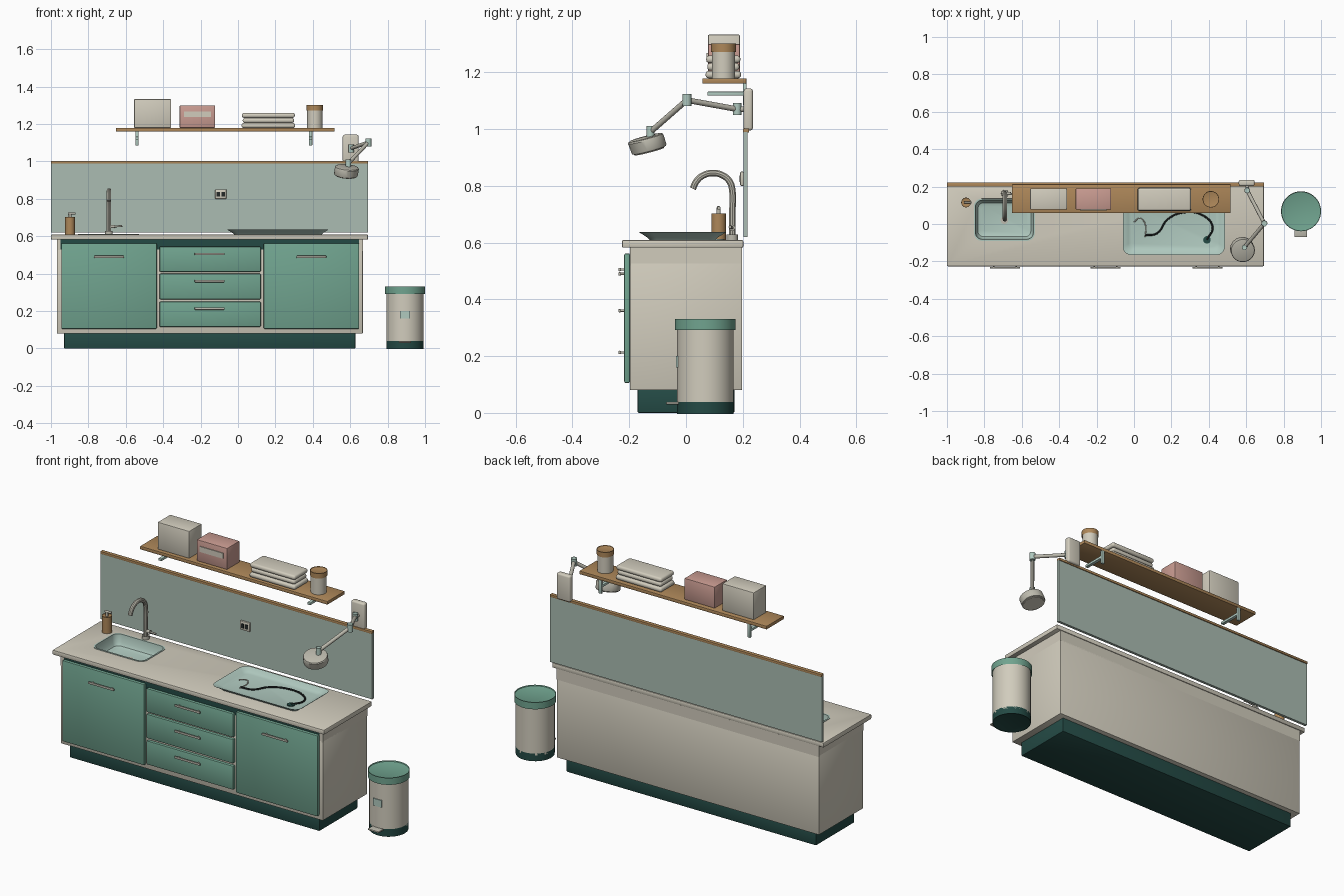
import bpy, bmesh, math
from mathutils import Vector

if "Cube" in bpy.data.objects:
    bpy.data.objects.remove(bpy.data.objects["Cube"])


def material(name, *srgb):
    lin = [c / 12.92 if c < 0.04 else ((c + 0.055) / 1.055) ** 2.4 for c in srgb] + [1]
    m = bpy.data.materials.new(name)
    m.use_nodes = True
    m.diffuse_color = lin
    m.node_tree.nodes["Principled BSDF"].inputs["Base Color"].default_value = lin
    return m


CREAM = material("cream", .82, .80, .74)
GREY = material("warm grey", .74, .73, .68)
GREEN = material("sage green", .44, .64, .56)
DARK = material("dark green", .14, .29, .27)
MINT = material("pale mint", .69, .79, .75)
PANEL = material("splash mint", .67, .74, .70)
WOOD = material("wood", .68, .53, .35)
PINK = material("dusty pink", .79, .61, .57)
BLACK = material("charcoal", .14, .16, .16)


def finish(bm, name, mat, bevel=0.0, segments=2):
    """Bevel the sharp edges and turn the bmesh into a named object."""
    if bevel:
        sharp = [e for e in bm.edges if e.calc_face_angle(0) > 0.6]
        bmesh.ops.bevel(bm, geom=sharp, offset=bevel, segments=segments,
                        affect='EDGES', profile=0.5, clamp_overlap=True)
    bmesh.ops.recalc_face_normals(bm, faces=bm.faces)
    me = bpy.data.meshes.new(name)
    bm.to_mesh(me)
    bm.free()
    me.materials.append(mat)
    ob = bpy.data.objects.new(name, me)
    bpy.context.collection.objects.link(ob)
    return ob


def box(name, mat, x, y, z, bevel=0.0, segments=2):
    """Box from (low, high) ranges on each axis."""
    bm = bmesh.new()
    bmesh.ops.create_cube(bm, size=1)
    for v in bm.verts:
        v.co = [r[0] + (c + 0.5) * (r[1] - r[0]) for c, r in zip(v.co, (x, y, z))]
    return finish(bm, name, mat, bevel, segments)


def rod(name, mat, a, b, r, bevel=0.0, sides=32):
    """Cylinder between two points."""
    a, b = Vector(a), Vector(b)
    bm = bmesh.new()
    bmesh.ops.create_cone(bm, cap_ends=True, segments=sides, radius1=r, radius2=r,
                          depth=(b - a).length)
    turn = (b - a).to_track_quat('Z', 'Y')
    for v in bm.verts:
        v.co = turn @ v.co + (a + b) / 2
    return finish(bm, name, mat, bevel)


def tube(name, mat, points, r):
    """Smooth round tube through points."""
    cu = bpy.data.curves.new(name, 'CURVE')
    cu.dimensions = '3D'
    cu.bevel_depth, cu.bevel_resolution, cu.use_fill_caps = r, 3, True
    sp = cu.splines.new('BEZIER')
    sp.bezier_points.add(len(points) - 1)
    sp.resolution_u = 6
    for bp, p in zip(sp.bezier_points, points):
        bp.co = p
        bp.handle_left_type = bp.handle_right_type = 'AUTO'
    cu.materials.append(mat)
    ob = bpy.data.objects.new(name, cu)
    bpy.context.collection.objects.link(ob)
    bpy.ops.object.select_all(action='DESELECT')
    ob.select_set(True)
    bpy.context.view_layer.objects.active = ob
    bpy.ops.object.convert(target='MESH')


def dish(name, mat, x, y, r, steps):
    """Loft of rounded rectangles, one per (inset, height), capped at both ends if closed."""
    bm = bmesh.new()
    loops = []
    for inset, z in steps:
        rad = max(r - inset * 0.5, 0.01)
        loop = []
        for k, (sx, sy) in enumerate(((1, 1), (0, 1), (0, 0), (1, 0))):
            cx = x[1] - inset - rad if sx else x[0] + inset + rad
            cy = y[1] - inset - rad if sy else y[0] + inset + rad
            for i in range(7):
                t = (k + i / 6) * math.pi / 2
                loop.append(bm.verts.new((cx + rad * math.cos(t), cy + rad * math.sin(t), z)))
        loops.append(loop)
    for a, b in zip(loops, loops[1:]):
        for i in range(len(a)):
            j = (i + 1) % len(a)
            bm.faces.new((a[i], a[j], b[j], b[i]))
    bm.faces.new(loops[0])
    bm.faces.new(loops[-1])
    return finish(bm, name, mat)


# Cabinet carcass
SIDES = (-.968, .668)
box("plinth", DARK, (-.93, .627), (-.17, .17), (0, .085), .004)
box("cabinet_body", CREAM, SIDES, (-.198, .198), (.08, .53), .004)
for n, x in (("left", (.648, .668)), ("right", (-.968, -.948))):
    box(n + "_upper_side", CREAM, x, (-.198, .198), (.52, .582))
box("upper_back", CREAM, SIDES, (.18, .198), (.52, .582))
box("front_rail", DARK, (-.948, .648), (-.196, -.17), (.525, .582))

# Doors, drawers and their handles
fronts = [("right_door", (-.945, -.434), (.105, .562), .49),
          ("left_door", (.137, .648), (.105, .562), .49),
          ("top_drawer", (-.42, .122), (.41, .545), .505),
          ("middle_drawer", (-.42, .122), (.263, .4), .36),
          ("bottom_drawer", (-.42, .122), (.115, .25), .213)]
for name, x, z, hz in fronts:
    box(name, GREEN, x, (-.218, -.197), z, .006)
    mid = sum(x) / 2 if "door" in name else -.152
    box(name + "_handle", GREY, (mid - .08, mid + .08), (-.238, -.229), (hz - .006, hz + .006), .003)
    for s in (-.06, .06):
        rod(name + "_handle_post", GREY, (mid + s, -.217, hz), (mid + s, -.23, hz), .004, sides=12)

# Countertop with a sink opening
counter = box("countertop", CREAM, (-1, .695), (-.226, .202), (.582, .609), .005)
SINK_X, SINK_Y = (-.856, -.53), (-.09, .135)
cutter = dish("sink_cutter", CREAM, SINK_X, SINK_Y, .04, ((.004, .5), (.004, .7)))
mod = counter.modifiers.new("opening", 'BOOLEAN')
mod.operation, mod.object, mod.solver = 'DIFFERENCE', cutter, 'EXACT'
bpy.context.view_layer.objects.active = counter
bpy.ops.object.modifier_apply(modifier="opening")
bpy.data.objects.remove(cutter)
dish("sink_basin", MINT, SINK_X, SINK_Y, .04,
     ((.03, .532), (.002, .56), (0, .612), (.008, .612), (.012, .57), (.022, .552), (.04, .546)))
rod("sink_drain", GREY, (-.693, .02, .545), (-.693, .02, .549), .02)

# Raised tray with a hose and drain
dish("tray", MINT, (-.06, .486), (-.166, .142), .045,
     ((.04, .608), (.03, .618), (0, .637), (.006, .637), (.03, .621), (.045, .616)))
path = [(.058, -.06), (.123, -.05), (.18, .025), (.27, .062), (.37, .045), (.42, -.015), (.39, -.085)]
tube("tray_hose", BLACK, [(x, y, .619) for x, y in path], .005)
rod("tray_drain", DARK, (.39, -.085, .615), (.39, -.085, .621), .02)
loop = [(.06, -.07), (.06, 0), (.03, .03), (0, .01)]
tube("tray_loop", GREY, [(x, y, .618) for x, y in loop], .003)

# Tap
rod("tap_base", GREY, (-.69, .163, .608), (-.69, .163, .625), .02, .003)
arc = [math.radians(a) for a in range(0, 151, 30)]
spout = [(-.69, .163, .61), (-.69, .163, .7)]
spout += [(-.69, .095 + .068 * math.cos(a), .785 + .06 * math.sin(a)) for a in arc]
spout.append((-.69, .024, .79))
tube("tap_spout", GREY, spout, .012)
rod("tap_lever_hub", GREY, (-.69, .163, .652), (-.66, .163, .652), .009, .002, 16)
rod("tap_lever", GREY, (-.665, .163, .652), (-.62, .155, .655), .005, .001, 12)

# Soap bottle
rod("soap_bottle", WOOD, (-.898, .115, .608), (-.898, .115, .698), .026, .004)
rod("soap_neck", GREY, (-.898, .115, .697), (-.898, .115, .722), .007, sides=16)
rod("soap_nozzle", GREY, (-.908, .115, .722), (-.87, .115, .722), .006, .001, 12)

# Splashback and socket
box("splashback", PANEL, (-1, .695), (.202, .217), (.62, .99))
box("splashback_trim", WOOD, (-1, .695), (.2, .222), (.988, 1.002), .002)
box("socket_plate", CREAM, (-.122, -.062), (.191, .203), (.8, .85), .003)
for x in (-.105, -.079):
    box("socket_hole", BLACK, (x - .009, x + .009), (.188, .192), (.813, .837))

# Shelf and brackets
box("shelf", WOOD, (-.652, .517), (.058, .213), (1.16, 1.179), .003)
for x in (-.54, .388):
    box("bracket_post", MINT, (x - .009, x + .009), (.2, .213), (1.085, 1.161), .002)
    box("bracket_arm", MINT, (x - .009, x + .009), (.076, .205), (1.118, 1.132), .002)

# Things on the shelf
box("cream_box", CREAM, (-.556, -.358), (.077, .19), (1.179, 1.333), .005)
box("pink_box", PINK, (-.312, -.122), (.077, .19), (1.179, 1.3), .005)
box("pink_box_label", CREAM, (-.29, -.145), (.073, .078), (1.237, 1.268))
for i, grow in enumerate((.006, 0, .004)):
    z = 1.179 + i * .027
    box("folded_towel", CREAM, (.025 - grow, .3 + grow), (.075 - grow, .188 + grow),
        (z, z + .026), .011, 3)
rod("jar", CREAM, (.411, .132, 1.179), (.411, .132, 1.278), .041, .004)
rod("jar_lid", WOOD, (.411, .132, 1.276), (.411, .132, 1.297), .044, .004)

# Wall lamp
base, elbow, wrist = Vector((.605, .18, 1.07)), Vector((.697, .003, 1.102)), Vector((.59, -.125, .99))
box("lamp_plate", CREAM, (.56, .645), (.203, .236), (.995, 1.143), .01, 3)
rod("lamp_stub", GREY, (.605, .21, 1.07), base, .01, sides=16)
rod("lamp_upper_arm", GREY, base, elbow, .01, sides=16)
rod("lamp_lower_arm", GREY, elbow, wrist, .01, sides=16)
for p, r in ((base, .015), (elbow, .016), (wrist, .014)):
    rod("lamp_joint", MINT, p - Vector((0, 0, .018)), p + Vector((0, 0, .018)), r, .003, 24)
tilt = Vector((.08, -.25, .96)).normalized()
head = Vector((.58, -.137, .95))
rod("lamp_head", GREY, head - tilt * .027, head + tilt * .022, .064, .008)
rod("lamp_diffuser", CREAM, head - tilt * .03, head - tilt * .025, .054)

# Pedal bin
def bin_part(name, mat, low, high, r, bevel):
    rod(name, mat, (.893, .068, low), (.893, .068, high), r, bevel, 48)

bin_part("bin_base", DARK, 0, .035, .1, .004)
bin_part("bin_body", CREAM, .034, .295, .1, .006)
bin_part("bin_neck", DARK, .29, .303, .094, 0)
bin_part("bin_lid", GREEN, .3, .323, .107, .008)
box("bin_pedal", GREY, (.858, .926), (-.07, -.01), (.03, .039), .003)
box("bin_label", MINT, (.867, .919), (-.036, -.028), (.16, .2))

# Smooth round surfaces, keep edges crisp
bpy.ops.object.select_all(action='DESELECT')
for ob in bpy.context.collection.objects:
    if ob.type == 'MESH':
        ob.select_set(True)
        bpy.context.view_layer.objects.active = ob
bpy.ops.object.shade_smooth_by_angle(angle=math.radians(35))
